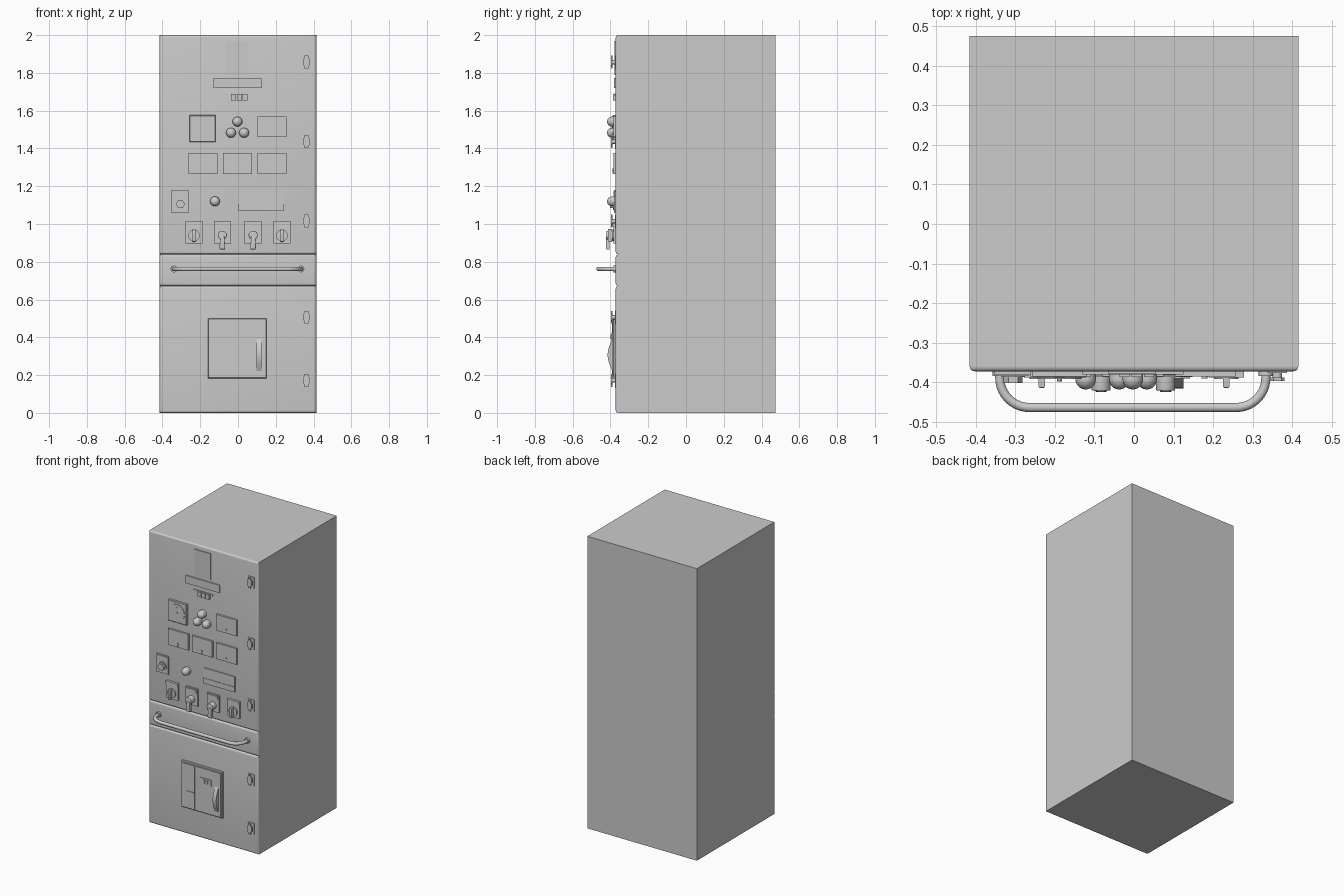
import bpy, bmesh, math
from mathutils import Vector

if "Cube" in bpy.data.objects:
    bpy.data.objects.remove(bpy.data.objects["Cube"])

FRONT = -0.372   # y of the door faces


def prism(name, pts, a, b, axis='y', bevel=0, seg=3, smooth=False):
    """Extrude an outline from a to b; along y the outline is (x, z), along x it is (y, z).
    The rim of the end at b may be bevelled."""
    bm = bmesh.new()
    place = (lambda p, d: (p[0], d, p[1])) if axis == 'y' else (lambda p, d: (d, p[0], p[1]))
    back = [bm.verts.new(place(p, a)) for p in pts]
    front = [bm.verts.new(place(p, b)) for p in pts]
    bm.faces.new(back)
    bm.faces.new(front)
    n = len(pts)
    for i in range(n):
        j = (i + 1) % n
        bm.faces.new((back[i], back[j], front[j], front[i]))
    bmesh.ops.recalc_face_normals(bm, faces=bm.faces)
    if bevel:
        fs = set(front)
        rim = [e for e in bm.edges if set(e.verts) <= fs]
        bmesh.ops.bevel(bm, geom=rim, offset=bevel, segments=seg, profile=0.5, affect='EDGES')
    return finish(name, bm, smooth or bevel > 0)


def finish(name, bm, smooth):
    me = bpy.data.meshes.new(name)
    bm.to_mesh(me)
    bm.free()
    ob = bpy.data.objects.new(name, me)
    bpy.context.collection.objects.link(ob)
    if smooth:
        bpy.ops.object.select_all(action='DESELECT')
        ob.select_set(True)
        bpy.context.view_layer.objects.active = ob
        bpy.ops.object.shade_smooth_by_angle(angle=math.radians(35))
    return ob


def slab(name, x0, x1, z0, z1, depth, start=FRONT, **kw):
    return prism(name, [(x0, z0), (x1, z0), (x1, z1), (x0, z1)], start, depth, **kw)


def ring(x, z, r, n=24):
    return [(x + r * math.cos(2 * math.pi * i / n), z + r * math.sin(2 * math.pi * i / n)) for i in range(n)]


def disc(name, x, z, r, depth, start=FRONT, n=24, **kw):
    return prism(name, ring(x, z, r, n), start, depth, smooth=n > 8, **kw)


def lamp(name, x, z, r=0.026):
    disc(name + "_collar", x, z, r, FRONT - 0.018)
    bm = bmesh.new()
    bmesh.ops.create_uvsphere(bm, u_segments=20, v_segments=12, radius=r)
    bmesh.ops.translate(bm, verts=bm.verts, vec=(x, FRONT - 0.02, z))
    finish(name + "_lens", bm, True)


# Cabinet body and the three front panels with rounded rims
slab("cabinet_body", -0.415, 0.415, 0, 2, -0.358, start=0.475)
for name, z0, z1 in (("lower_door", 0, 0.671), ("middle_panel", 0.673, 0.838), ("upper_door", 0.84, 2)):
    slab(name, -0.415, 0.415, z0, z1, FRONT, start=-0.358, bevel=0.0125, seg=4)

# Door latches
for i, z in enumerate((1.857, 1.436, 1.015, 0.506, 0.172)):
    slab(f"latch_base_{i}", 0.339, 0.386, z - 0.039, z + 0.036, FRONT - 0.004)
    disc(f"latch_stem_{i}", 0.362, z, 0.012, FRONT - 0.018)
    half = [(0.010, -0.034), (0.010, -0.022), (0.018, -0.014), (0.018, 0.016), (0.010, 0.024), (0.010, 0.034)]
    shape = [(0.362 + x, z + h) for x, h in half] + [(0.362 - x, z + h) for x, h in reversed(half)]
    prism(f"latch_grip_{i}", shape, FRONT - 0.016, -0.396)

# Nameplates and terminal strip
slab("tall_nameplate", -0.066, 0.056, 1.788, 1.968, -0.378)
slab("wide_nameplate", -0.130, 0.125, 1.719, 1.772, -0.380)
slab("strip_rail", -0.075, 0.070, 1.680, 1.692, -0.378)
for i in range(3):
    x = -0.024 + i * 0.031
    slab(f"strip_block_{i}", x - 0.013, x + 0.013, 1.655, 1.688, -0.387)

# Round dial instrument
slab("dial_case", -0.257, -0.119, 1.433, 1.576, -0.388, bevel=0.003, seg=1)
disc("dial_rim", -0.188, 1.505, 0.056, -0.392, start=-0.388, n=32)
disc("dial_hub", -0.188, 1.505, 0.006, -0.398, start=-0.392, n=12)
disc("dial_screw", -0.188, 1.540, 0.004, -0.395, start=-0.392, n=12)

# Indicator lamps
for i, (x, z) in enumerate(((-0.003, 1.542), (-0.037, 1.483), (0.032, 1.483), (-0.122, 1.120))):
    lamp(f"lamp_{i}", x, z)

# Rectangular meters
for i, (x, z) in enumerate(((0.180, 1.515), (-0.185, 1.320), (-0.003, 1.320), (0.180, 1.320))):
    slab(f"meter_case_{i}", x - 0.077, x + 0.077, z - 0.055, z + 0.055, -0.385)
    disc(f"meter_screw_{i}", x - 0.002, z - 0.032, 0.007, -0.390, start=-0.385, n=12)
    slab(f"meter_needle_{i}", x - 0.004, x, z - 0.052, z - 0.030, -0.389, start=-0.385)

# Relay panel with lower lip
slab("relay_panel", 0.002, 0.240, 1.070, 1.175, -0.378)
slab("relay_panel_lip", 0.002, 0.240, 1.070, 1.106, -0.381, start=-0.378)

# Six-sided selector
slab("selector_plate", -0.352, -0.262, 1.057, 1.179, -0.381)
slab("selector_header", -0.347, -0.267, 1.150, 1.174, -0.384, start=-0.381)
disc("selector_collar", -0.305, 1.105, 0.030, -0.386, start=-0.381)
disc("selector_knob", -0.305, 1.105, 0.024, -0.402, start=-0.386, n=6)

# Rotary switches (outer pair) and pistol-grip switches (inner pair)
ZS = 0.940
for i, x in enumerate((-0.233, -0.083, 0.080, 0.233)):
    slab(f"switch_plate_{i}", x - 0.045, x + 0.045, 0.898, 1.015, -0.383)
    if i in (0, 3):
        slab(f"switch_header_{i}", x - 0.045, x + 0.045, 0.990, 1.015, -0.388, start=-0.383)
        disc(f"switch_collar_{i}", x, ZS, 0.031, -0.391, start=-0.383)
        slab(f"switch_bar_{i}", x - 0.008, x + 0.008, ZS - 0.034, ZS + 0.034, -0.414, start=-0.391, bevel=0.003, seg=2)
    else:
        slab(f"switch_header_{i}", x - 0.036, x + 0.036, 0.988, 1.008, -0.386, start=-0.383)
        disc(f"grip_hub_{i}", x, ZS, 0.024, -0.421, start=-0.383, bevel=0.003)
        grip = [(x - 0.013, 0.866), (x + 0.013, 0.866), (x + 0.015, 0.880), (x + 0.010, 0.935),
                (x - 0.010, 0.935), (x - 0.015, 0.880)]
        prism(f"grip_lever_{i}", grip, -0.404, -0.424, bevel=0.003, seg=2)

# Bent tube handle across the middle panel
R, XH, YH, ZH = 0.075, 0.336, -0.4635, 0.762
arc = [(XH - R + R * math.cos(t), YH + R - R * math.sin(t)) for t in [math.pi / 2 * k / 10 for k in range(11)]]
path = [(XH, FRONT + 0.004)] + arc
path += [(-x, y) for x, y in reversed(path)]
cu = bpy.data.curves.new("pull_handle", 'CURVE')
cu.dimensions = '3D'
cu.bevel_depth = 0.0115
cu.bevel_resolution = 4
cu.use_fill_caps = True
sp = cu.splines.new('POLY')
sp.points.add(len(path) - 1)
for p, (x, y) in zip(sp.points, path):
    p.co = (x - 0.003, y, ZH, 1)
handle = bpy.data.objects.new("pull_handle", cu)
bpy.context.collection.objects.link(handle)
bpy.ops.object.select_all(action='DESELECT')
handle.select_set(True)
bpy.context.view_layer.objects.active = handle
bpy.ops.object.convert(target='MESH')
bpy.ops.object.shade_smooth_by_angle(angle=math.radians(35))
for s in (-1, 1):
    disc("handle_flange_" + ("left" if s < 0 else "right"), s * XH - 0.003, ZH, 0.018, -0.384)

# Circuit breaker front
slab("breaker_frame", -0.160, 0.151, 0.183, 0.500, -0.386, bevel=0.004, seg=1)
slab("breaker_left_cover", -0.150, -0.055, 0.193, 0.490, -0.392, start=-0.386)
slab("breaker_right_cover", -0.048, 0.141, 0.193, 0.490, -0.390, start=-0.386)
slab("breaker_slot_bar", -0.118, -0.060, 0.301, 0.308, -0.396, start=-0.392)
slab("breaker_display", -0.018, 0.072, 0.384, 0.426, -0.394, start=-0.390)
for i, x in enumerate((0.020, 0.040)):
    slab(f"breaker_button_{i}", x - 0.007, x + 0.007, 0.392, 0.416, -0.399, start=-0.394)
bow = [(-0.388 - 0.027 * math.sin(math.pi * k / 12), 0.218 + 0.177 * k / 12) for k in range(13)]
prism("breaker_lever", bow, 0.098, 0.125, axis='x', smooth=True)
